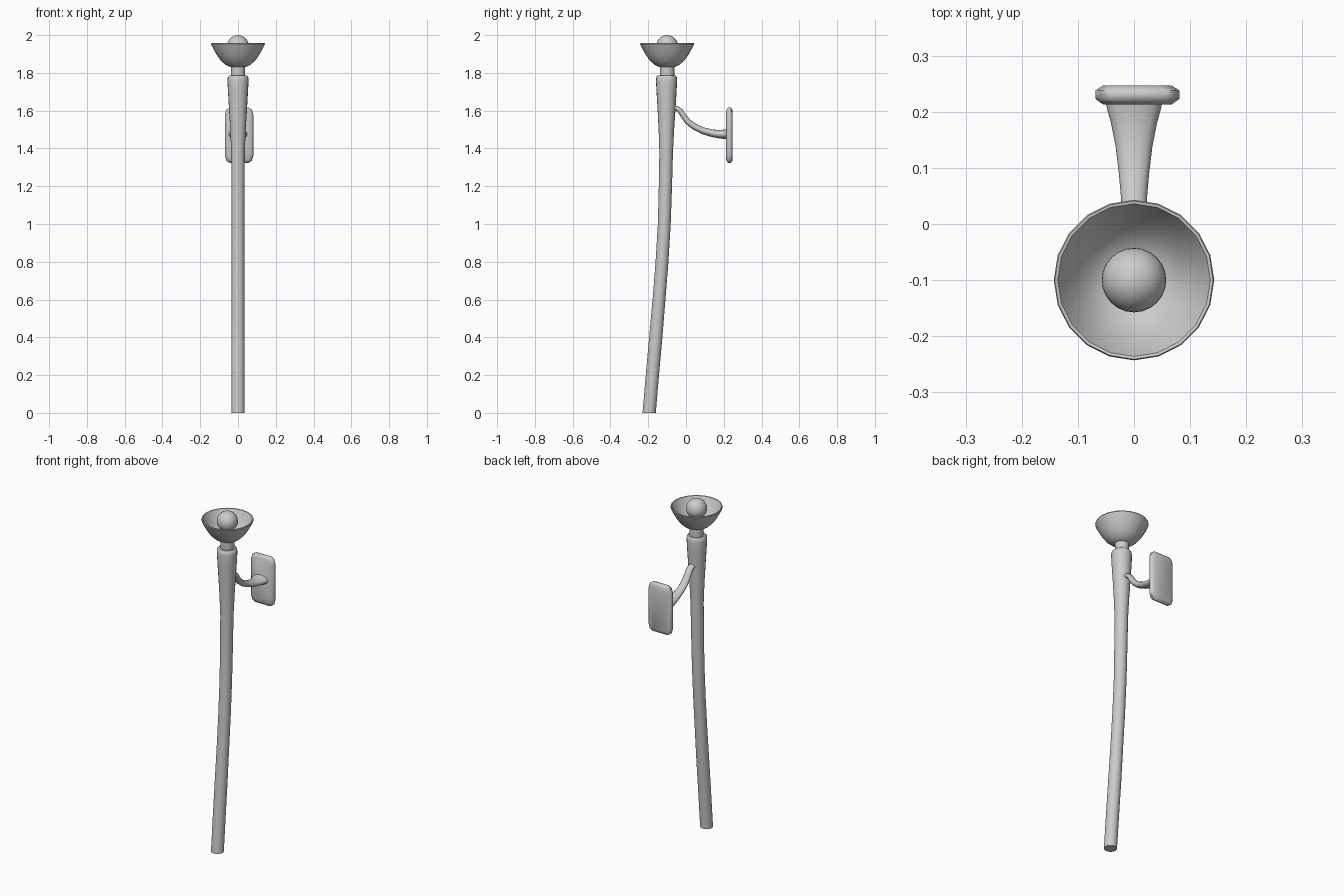
import bpy, bmesh, math
from mathutils import Vector

if "Cube" in bpy.data.objects:
    bpy.data.objects.remove(bpy.data.objects["Cube"])


def finish(bm, name, angle=40):
    bmesh.ops.recalc_face_normals(bm, faces=bm.faces)
    me = bpy.data.meshes.new(name)
    bm.to_mesh(me)
    bm.free()
    ob = bpy.data.objects.new(name, me)
    bpy.context.collection.objects.link(ob)
    bpy.ops.object.select_all(action='DESELECT')
    ob.select_set(True)
    bpy.context.view_layer.objects.active = ob
    bpy.ops.object.shade_smooth_by_angle(angle=math.radians(angle))
    return ob


def loft(name, rings, cap=True, angle=40):
    """Skin a list of point rings, optionally closing both ends."""
    bm = bmesh.new()
    loops = [[bm.verts.new(p) for p in ring] for ring in rings]
    n = len(loops[0])
    for a, b in zip(loops, loops[1:]):
        for i in range(n):
            j = (i + 1) % n
            bm.faces.new((a[i], a[j], b[j], b[i]))
    if cap:
        bm.faces.new(loops[0])
        bm.faces.new(loops[-1])
    return finish(bm, name, angle)


def circle(y, z, r, n=20):
    return [(r * math.cos(2 * math.pi * i / n), y + r * math.sin(2 * math.pi * i / n), z)
            for i in range(n)]


# Curved pole with a flared head: (y, z, radius)
pole = [(-.195, 0, .035), (-.178, .2, .035), (-.160, .4, .035), (-.143, .6, .034),
        (-.127, .8, .034), (-.115, 1.0, .034), (-.109, 1.2, .035), (-.105, 1.38, .036),
        (-.104, 1.5, .041), (-.103, 1.6, .047), (-.103, 1.7, .053), (-.103, 1.76, .056),
        (-.103, 1.778, .054), (-.102, 1.786, .047)]
loft("pole", [circle(*p) for p in pole])

# Neck between pole and bowl
loft("neck", [circle(-.1, 1.78, .038), circle(-.1, 1.84, .038)])

# Bowl: outside up to the rim, then back down the inside
bowl = [(.040, 1.83), (.066, 1.843), (.090, 1.864), (.112, 1.894), (.130, 1.926),
        (.143, 1.952), (.141, 1.957), (.136, 1.956), (.122, 1.928), (.104, 1.899),
        (.082, 1.872), (.060, 1.856), (.036, 1.848)]
loft("bowl", [circle(-.1, z, r) for r, z in bowl])

# Bulb
bm = bmesh.new()
bmesh.ops.create_uvsphere(bm, u_segments=24, v_segments=16, radius=.0575)
bmesh.ops.translate(bm, verts=bm.verts, vec=(0, -.1, 1.9425))
finish(bm, "bulb")
loft("bulb_socket", [circle(-.1, 1.84, .034), circle(-.1, 1.91, .04)])

# Curved bracket arm: (y, z, half width, half thickness), flaring to the plate
arm = [(-.075, 1.615, .018, .012), (-.050, 1.613, .019, .013), (-.030, 1.598, .020, .014),
       (-.012, 1.570, .021, .015), (.010, 1.541, .022, .016), (.045, 1.515, .023, .017),
       (.09, 1.494, .027, .018), (.14, 1.480, .033, .020), (.18, 1.475, .041, .022),
       (.205, 1.475, .048, .025), (.222, 1.475, .051, .027)]
rings = []
for k, (y, z, w, t) in enumerate(arm):
    a, b = arm[max(k - 1, 0)], arm[min(k + 1, len(arm) - 1)]
    d = Vector((0, b[0] - a[0], b[1] - a[1])).normalized()
    up = Vector((0, -d.z, d.y))
    rings.append([Vector((w * math.cos(u), y, z)) + up * t * math.sin(u)
                  for u in (2 * math.pi * i / 16 for i in range(16))])
loft("bracket_arm", rings, angle=60)


# Wall plate: chamfered rectangle with bevelled front and back
def plate_ring(y, inset):
    w, h, cx, cz = .075 - inset, .146 - inset, .024, .036
    pts = []
    for sx, sz in ((1, 1), (-1, 1), (-1, -1), (1, -1)):
        corner = [(w, h - cz), (w - cx * .3, h - cz * .3), (w - cx, h)]
        if sx * sz < 0:
            corner.reverse()
        pts += [(.006 + sx * x, y, 1.47 + sz * z) for x, z in corner]
    return pts


loft("wall_plate", [plate_ring(y, i) for y, i in
                    ((.213, .014), (.223, 0), (.238, 0), (.247, .014))], angle=60)
